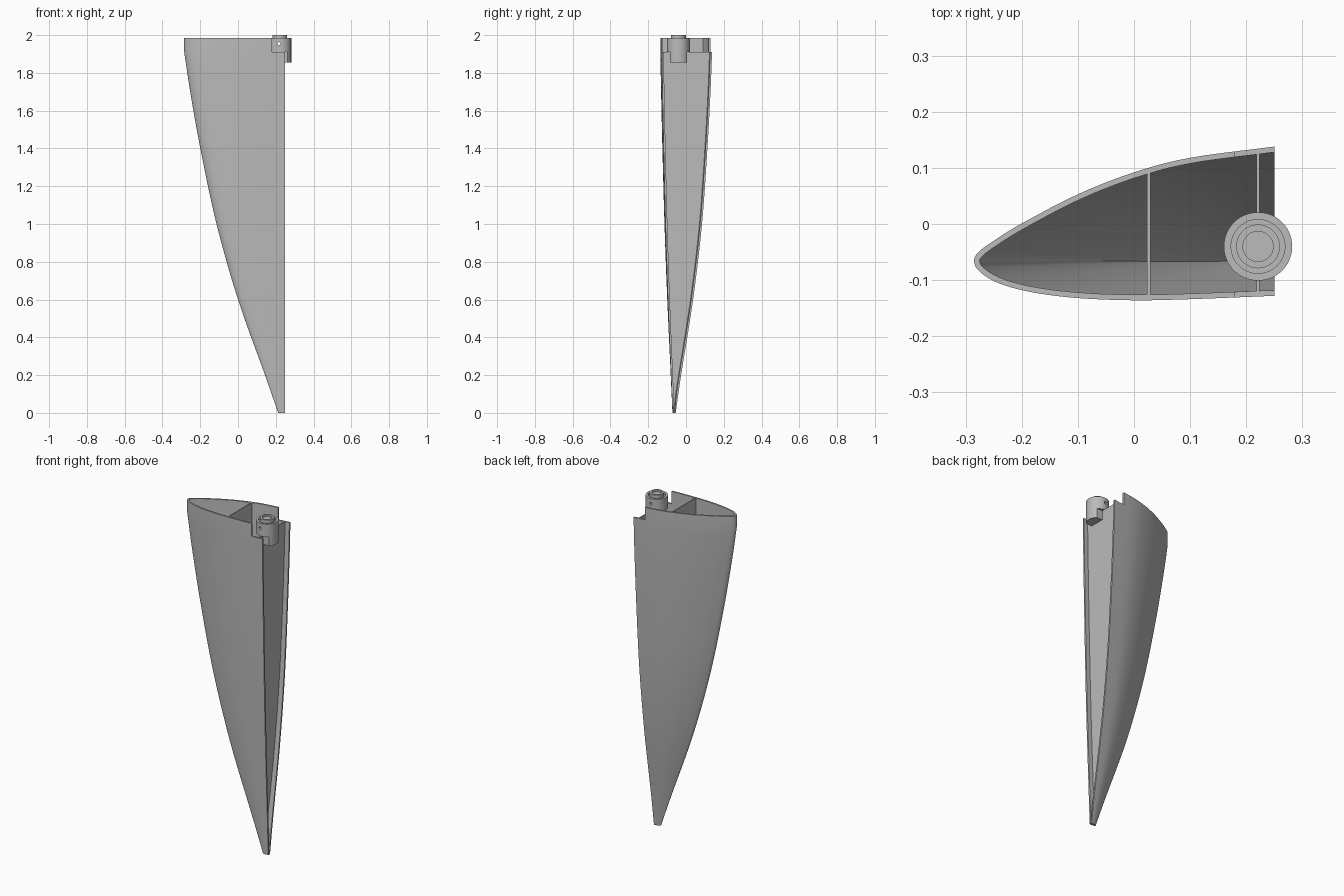
import bpy, bmesh
from math import radians
from mathutils import Vector

if "Cube" in bpy.data.objects:
    bpy.data.objects.remove(bpy.data.objects["Cube"])

grey = bpy.data.materials.new("plain grey")
grey.use_nodes = True
grey.diffuse_color = (0.5, 0.5, 0.5, 1)
grey.node_tree.nodes["Principled BSDF"].inputs["Base Color"].default_value = (0.5, 0.5, 0.5, 1)

TRAIL, PIVOT, WALL = 0.25, -0.067, 0.01
TOP, STEP = 1.985, 1.91
PIN = (0.221, -0.04)


def spline(points, steps):
    """Smooth curve through the given points."""
    p = [Vector(q) for q in points]
    p = [2 * p[0] - p[1]] + p + [2 * p[-1] - p[-2]]
    out = []
    for a, b, c, d in zip(p, p[1:], p[2:], p[3:]):
        for k in range(steps):
            t = k / steps
            out.append(0.5 * (2 * b + (c - a) * t + (2 * a - 5 * b + 4 * c - d) * t**2
                              + (3 * b - a - 3 * c + d) * t**3))
    return out + [p[-2]]


def finish(name, bm):
    bmesh.ops.recalc_face_normals(bm, faces=bm.faces)
    mesh = bpy.data.meshes.new(name)
    bm.to_mesh(mesh)
    bm.free()
    mesh.materials.append(grey)
    ob = bpy.data.objects.new(name, mesh)
    bpy.context.collection.objects.link(ob)
    return ob


def select(ob):
    bpy.ops.object.select_all(action="DESELECT")
    ob.select_set(True)
    bpy.context.view_layer.objects.active = ob


def smooth(ob):
    select(ob)
    bpy.ops.object.shade_smooth_by_angle(angle=radians(30))


def boolean(ob, tool, operation):
    select(ob)
    mod = ob.modifiers.new("cut", "BOOLEAN")
    mod.operation, mod.solver, mod.object = operation, "EXACT", tool
    bpy.ops.object.modifier_apply(modifier=mod.name)
    bpy.data.objects.remove(tool)


def box(name, lo, hi):
    bm = bmesh.new()
    bmesh.ops.create_cube(bm, size=1)
    for v in bm.verts:
        v.co = [l + (c + 0.5) * (h - l) for c, l, h in zip(v.co, lo, hi)]
    return finish(name, bm)


def lathe(name, profile, sides=48):
    """Solid turned around the pin axis from (radius, height) points."""
    bm = bmesh.new()
    verts = [bm.verts.new((PIN[0] + r, PIN[1], z)) for r, z in profile]
    edges = [bm.edges.new(e) for e in zip(verts, verts[1:])]
    bmesh.ops.spin(bm, geom=verts + edges, cent=(*PIN, 0), axis=(0, 0, 1),
                   angle=radians(360), steps=sides)
    bmesh.ops.remove_doubles(bm, verts=bm.verts, dist=1e-5)
    return finish(name, bm)


# Section at the top, and how it shrinks towards the tip: height, chord, bulge
section = spline([(0.25, 0.138), (0.1, 0.118), (0, 0.092), (-0.1, 0.053), (-0.2, 0.001),
                  (-0.25, -0.03), (-0.277, -0.05), (-0.285, -0.066), (-0.275, -0.085),
                  (-0.24, -0.106), (-0.18, -0.122), (-0.1, -0.132), (0, -0.136),
                  (0.1, -0.134), (0.25, -0.128)], 5)
taper = spline([(0, 0.07, 0.06), (0.2, 0.2, 0.2), (0.6, 0.467, 0.51), (1, 0.68, 0.74),
                (1.4, 0.84, 0.88), (1.7, 0.94, 0.96), (STEP, 1, 1)], 5)
taper.append(Vector((TOP, 1, 1)))


def outline(chord, bulge):
    return [Vector((TRAIL + (p.x - TRAIL) * chord,
                    PIVOT + (p.y - PIVOT) * (bulge if p.y > PIVOT else chord)))
            for p in section]


def inset(ring, wall):
    out = []
    for i, p in enumerate(ring):
        t = (ring[min(i + 1, len(ring) - 1)] - ring[max(i - 1, 0)]).normalized()
        q = p + Vector((-t.y, t.x)) * wall
        if i in (0, len(ring) - 1):
            q.x = p.x
        out.append(q)
    return out


# Hollow tapered shell, open along the trailing side
bm = bmesh.new()
rows = []
for z, chord, bulge in taper:
    outer = outline(chord, bulge)
    inner = inset(outer, min(WALL, 0.3 * (outer[0].y - outer[-1].y)))
    rows.append([bm.verts.new((p.x, p.y, z)) for p in outer + inner[::-1]])
count = len(rows[0])
for a, b in zip(rows, rows[1:]):
    for i in range(count):
        j = (i + 1) % count
        bm.faces.new((a[i], a[j], b[j], b[i]))
for row in (rows[0], rows[-1]):
    for i in range(count // 2 - 1):
        bm.faces.new((row[i], row[i + 1], row[count - 2 - i], row[count - 1 - i]))
shell = finish("shell", bm)
boolean(shell, box("notch_cutter", (0.18, -0.3, STEP), (0.4, 0.3, 2.1)), "DIFFERENCE")
smooth(shell)


# Two upright webs inside the shell
def web(name, x, top, thick=0.006):
    bm = bmesh.new()
    rows = []
    for z, chord, bulge in taper:
        ring = outline(chord, bulge)
        hits = [a.y + (b.y - a.y) * (x - a.x) / (b.x - a.x)
                for a, b in zip(ring, ring[1:]) if (a.x - x) * (b.x - x) < 0]
        if z > top + 1e-4 or len(hits) < 2:
            continue
        gap = min(WALL / 2, 0.15 * (hits[0] - hits[-1]))
        hi, lo = hits[0] - gap, hits[-1] + gap
        rows.append([bm.verts.new((x + s * thick / 2, y, z))
                     for s, y in ((-1, lo), (1, lo), (1, hi), (-1, hi))])
    for a, b in zip(rows, rows[1:]):
        for i in range(4):
            j = (i + 1) % 4
            bm.faces.new((a[i], a[j], b[j], b[i]))
    bm.faces.new(rows[0])
    bm.faces.new(rows[-1])
    finish(name, bm)


web("middle_web", 0.026, TOP)
web("trailing_web", 0.221, STEP)

# Pivot hub with a raised collar, a ring groove and a cross hole
hub = lathe("pivot_hub", [(0, STEP), (0.061, STEP), (0.061, TOP), (0.048, TOP),
                          (0.048, 1.975), (0.039, 1.975), (0.039, 2), (0.027, 2),
                          (0.027, 1.99), (0, 1.99)])
bpy.ops.mesh.primitive_cylinder_add(vertices=16, radius=0.008, depth=0.3,
                                    location=(0.217, PIN[1], 1.955),
                                    rotation=(radians(90), 0, 0))
boolean(hub, bpy.context.object, "DIFFERENCE")
smooth(hub)

# Lug hanging under the outer side of the hub
lug = lathe("hub_lug", [(0, 1.855), (0.061, 1.855), (0.061, STEP + 0.01), (0, STEP + 0.01)])
boolean(lug, box("lug_cutter", (0.224, PIN[1] - 0.044, 1.8), (0.4, PIN[1] + 0.044, 2.1)),
        "INTERSECT")
smooth(lug)
